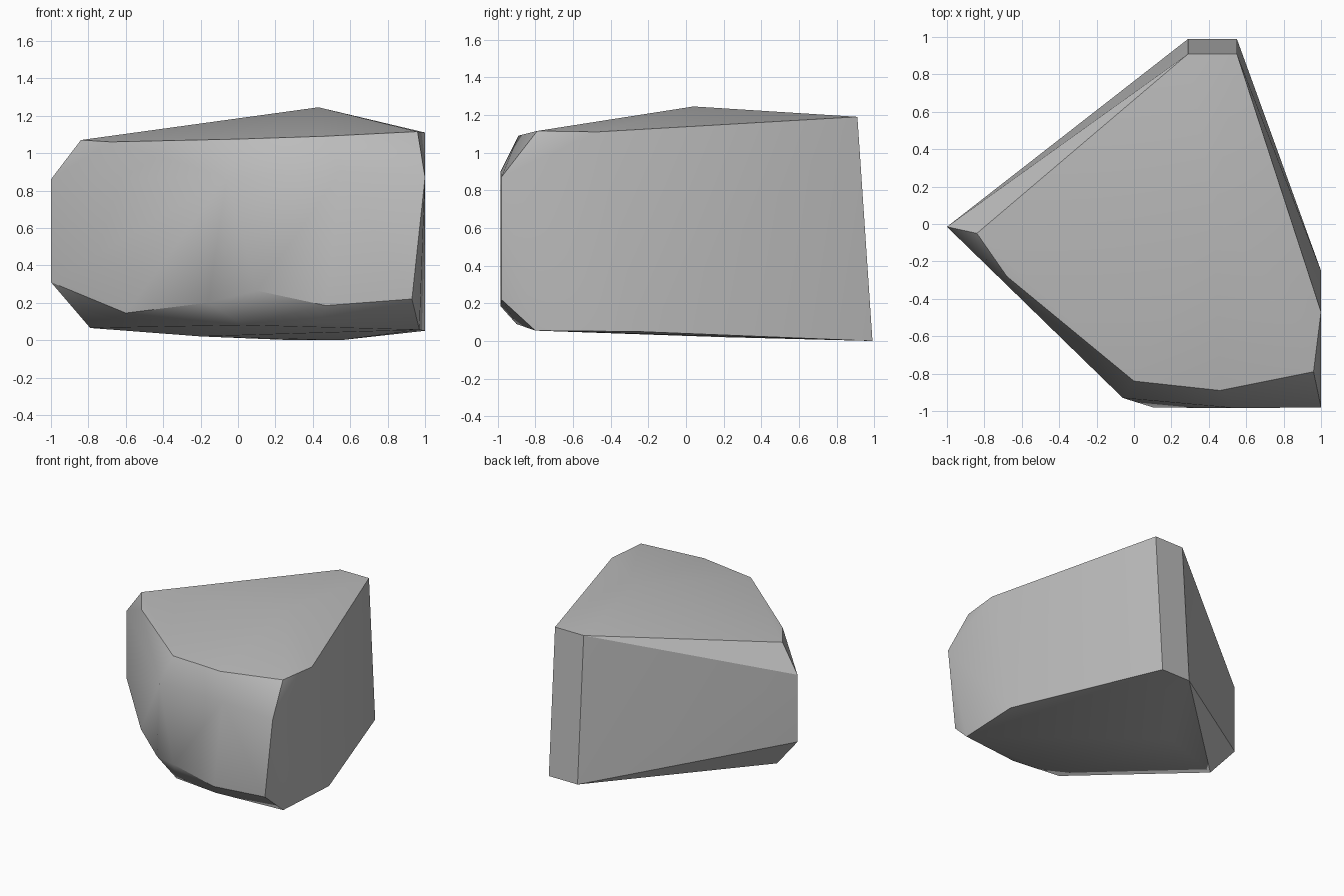
import bpy
import bmesh
import math

cube = bpy.data.objects.get("Cube")
if cube:
    bpy.data.objects.remove(cube, do_unlink=True)

# Corner points of the boulder, grouped by ring
top_rim = [(-.84, -.05, 1.07), (-.68, -.28, 1.06), (0, -.84, 1.075),
           (.46, -.89, 1.09), (.96, -.79, 1.115), (1, -.47, 1.11),
           (.55, .91, 1.19), (.29, .91, 1.19)]
crown = [(.43, .04, 1.245)]
upper_ring = [(-1, -.015, .86), (-.06, -.93, .87), (.55, -.985, .9),
              (1, -.98, .87)]
lower_ring = [(-1, -.015, .31), (-.6, -.4, .145), (-.16, -.82, .2),
              (.1, -.98, .265), (.47, -.985, .185), (.93, -.98, .22)]
base_rim = [(-.79, -.05, .065), (.03, -.84, .08), (.43, -.9, .09),
            (.97, -.8, .055), (1, -.25, .05), (.55, .99, 0), (.29, .99, 0)]
base_bulge = [(-.2, .2, .02)]

# Wrap the corners in a convex skin
bm = bmesh.new()
for ring in (top_rim, crown, upper_ring, lower_ring, base_rim, base_bulge):
    for point in ring:
        bm.verts.new(point)
hull = bmesh.ops.convex_hull(bm, input=bm.verts[:])
loose = [v for v in bm.verts if not v.link_faces]
bmesh.ops.delete(bm, geom=loose, context='VERTS')
bmesh.ops.recalc_face_normals(bm, faces=bm.faces[:])
mesh = bpy.data.meshes.new("boulder")
bm.to_mesh(mesh)
bm.free()
boulder = bpy.data.objects.new("boulder", mesh)
bpy.context.collection.objects.link(boulder)

# Plain grey stone
stone = bpy.data.materials.new("grey stone")
stone.use_nodes = True
grey = (.5, .5, .5, 1)
stone.diffuse_color = grey
stone.node_tree.nodes["Principled BSDF"].inputs["Base Color"].default_value = grey
mesh.materials.append(stone)

# Soft faces with crisp main edges
bpy.ops.object.select_all(action='DESELECT')
boulder.select_set(True)
bpy.context.view_layer.objects.active = boulder
bpy.ops.object.shade_smooth_by_angle(angle=math.radians(30))
